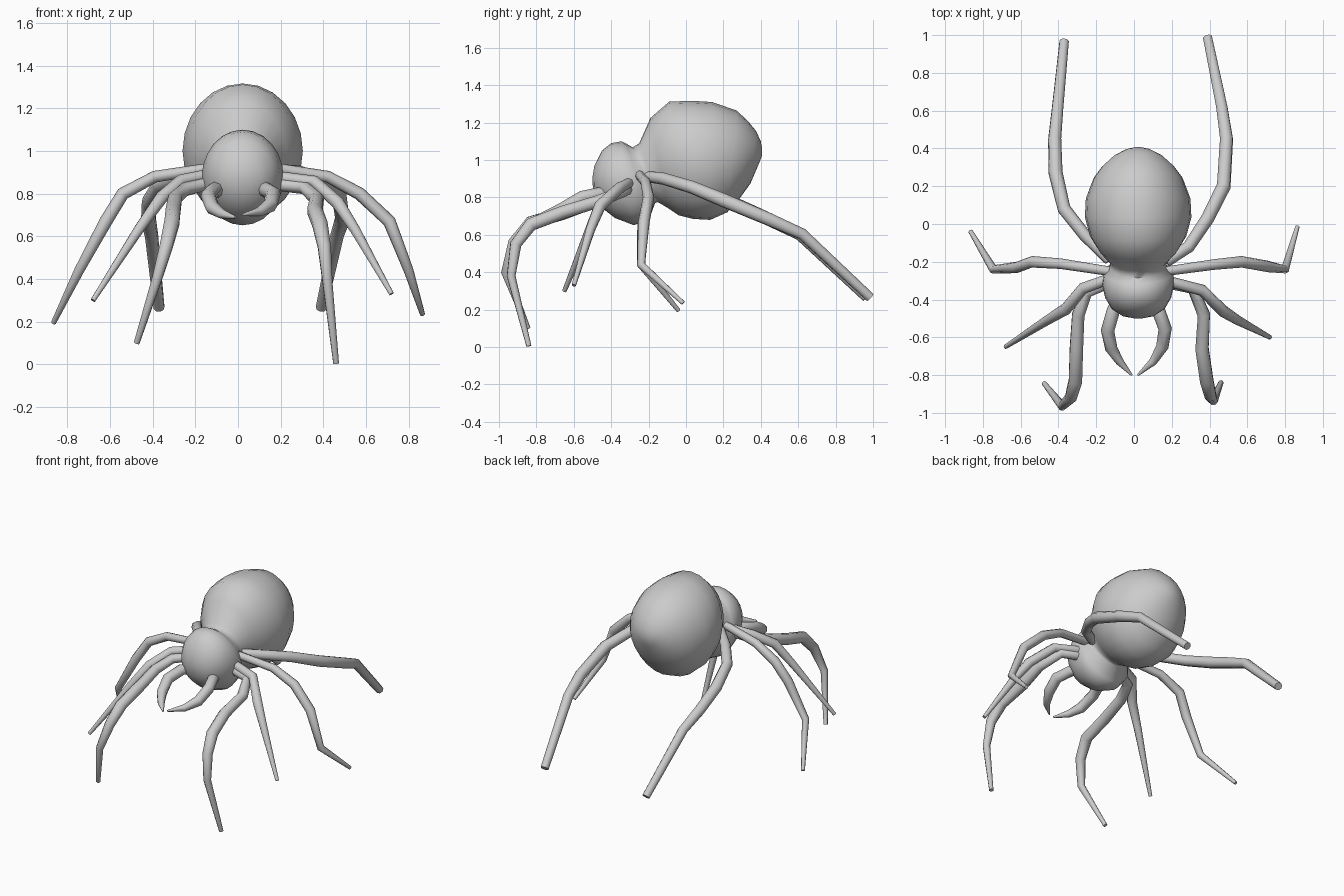
import bpy, bmesh, math

CX = 0.022  # body sits slightly off centre


def finish(ob, angle):
    bpy.ops.object.select_all(action='DESELECT')
    ob.select_set(True)
    bpy.context.view_layer.objects.active = ob
    if ob.type == 'CURVE':
        bpy.ops.object.convert(target='MESH')
    bpy.ops.object.shade_smooth_by_angle(angle=math.radians(angle))


def body(name, rings, sides=24):
    """Loft tilted elliptical rings: top y, top z, bottom y, bottom z, half width."""
    bm = bmesh.new()
    loops = []
    for ty, tz, by, bz, w in rings:
        loop = []
        for i in range(sides):
            a = 2 * math.pi * i / sides
            c = math.cos(a) / 2
            loop.append(bm.verts.new((CX + w * math.sin(a),
                                      (ty + by) / 2 + (ty - by) * c,
                                      (tz + bz) / 2 + (tz - bz) * c)))
        loops.append(loop)
    for a, b in zip(loops, loops[1:]):
        for i in range(sides):
            j = (i + 1) % sides
            bm.faces.new((a[i], a[j], b[j], b[i]))
    bm.faces.new(loops[0])
    bm.faces.new(loops[-1])
    bmesh.ops.recalc_face_normals(bm, faces=bm.faces)
    me = bpy.data.meshes.new(name)
    bm.to_mesh(me)
    bm.free()
    ob = bpy.data.objects.new(name, me)
    bpy.context.collection.objects.link(ob)
    finish(ob, 60)


def limb(name, pts, start, mid, tip):
    """Tapered tube along a path, thickest around the middle."""
    cu = bpy.data.curves.new(name, 'CURVE')
    cu.dimensions = '3D'
    cu.bevel_depth = 1.0
    cu.bevel_resolution = 2
    cu.use_fill_caps = True
    sp = cu.splines.new('POLY')
    sp.points.add(len(pts) - 1)
    for i, p in enumerate(pts):
        t = i / (len(pts) - 1)
        r = start + (mid - start) * t * 2 if t < 0.5 else mid + (tip - mid) * (2 * t - 1) ** 1.6
        sp.points[i].co = (*p, 1)
        sp.points[i].radius = r
    ob = bpy.data.objects.new(name, cu)
    bpy.context.collection.objects.link(ob)
    finish(ob, 50)


# head and abdomen in one lofted form, pinched at the waist
body("spider_body", [
    (-.50, .91, -.50, .87, .02), (-.49, .97, -.487, .81, .08),
    (-.45, 1.05, -.45, .745, .14), (-.40, 1.09, -.38, .69, .175),
    (-.345, 1.10, -.28, .652, .192), (-.315, 1.085, -.20, .675, .185),
    (-.285, 1.068, -.165, .77, .15), (-.25, 1.09, -.15, .775, .15),
    (-.19, 1.225, -.10, .745, .205), (-.09, 1.312, -.04, .705, .255),
    (.03, 1.317, .04, .685, .282), (.14, 1.31, .13, .68, .277),
    (.27, 1.265, .22, .72, .235), (.33, 1.21, .28, .785, .19),
    (.375, 1.155, .345, .875, .13), (.40, 1.10, .39, .98, .065),
    (.407, 1.06, .405, 1.02, .02)])

# legs, each side posed a little differently
limb("front_leg_right", [(.17, -.31, .845), (.31, -.34, .83), (.37, -.48, .775), (.36, -.66, .72),
                         (.385, -.83, .655), (.405, -.91, .55), (.42, -.935, .38),
                         (.46, -.84, .005)], .03, .039, .014)
limb("front_leg_left", [(-.13, -.31, .85), (-.25, -.36, .82), (-.295, -.48, .78), (-.305, -.66, .715),
                        (-.31, -.83, .665), (-.335, -.92, .56), (-.38, -.965, .40),
                        (-.475, -.845, .10)], .03, .039, .014)
limb("second_leg_right", [(.17, -.30, .88), (.36, -.35, .855), (.47, -.46, .755),
                          (.55, -.51, .63), (.72, -.60, .33)], .028, .032, .012)
limb("second_leg_left", [(-.13, -.29, .89), (-.27, -.34, .86), (-.36, -.45, .78),
                         (-.46, -.51, .64), (-.68, -.65, .30)], .028, .032, .012)
limb("third_leg_right", [(.17, -.25, .92), (.42, -.215, .88), (.57, -.20, .80),
                         (.71, -.225, .67), (.80, -.24, .44), (.865, -.015, .235)],
     .025, .032, .012)
limb("third_leg_left", [(-.13, -.25, .92), (-.39, -.21, .88), (-.54, -.20, .80),
                        (-.62, -.23, .67), (-.745, -.24, .44), (-.865, -.04, .195)],
     .025, .032, .012)
limb("back_leg_right", [(.17, -.20, .91), (.29, -.12, .90), (.39, .03, .855), (.475, .20, .785),
                        (.49, .45, .68), (.465, .62, .605), (.39, .985, .265)],
     .03, .038, .026)
limb("back_leg_left", [(-.13, -.19, .91), (-.26, -.06, .89), (-.37, .08, .84), (-.415, .27, .76),
                       (-.42, .45, .68), (-.405, .61, .60), (-.37, .965, .265)],
     .03, .038, .026)

# curved fangs
limb("fang_right", [(.10, -.38, .81), (.13, -.46, .82), (.165, -.555, .80), (.15, -.65, .745),
                    (.10, -.73, .715), (.02, -.80, .70)], .035, .036, .006)
limb("fang_left", [(-.07, -.38, .81), (-.11, -.46, .82), (-.14, -.565, .79), (-.12, -.66, .735),
                   (-.075, -.73, .705), (-.012, -.80, .69)], .035, .036, .006)
